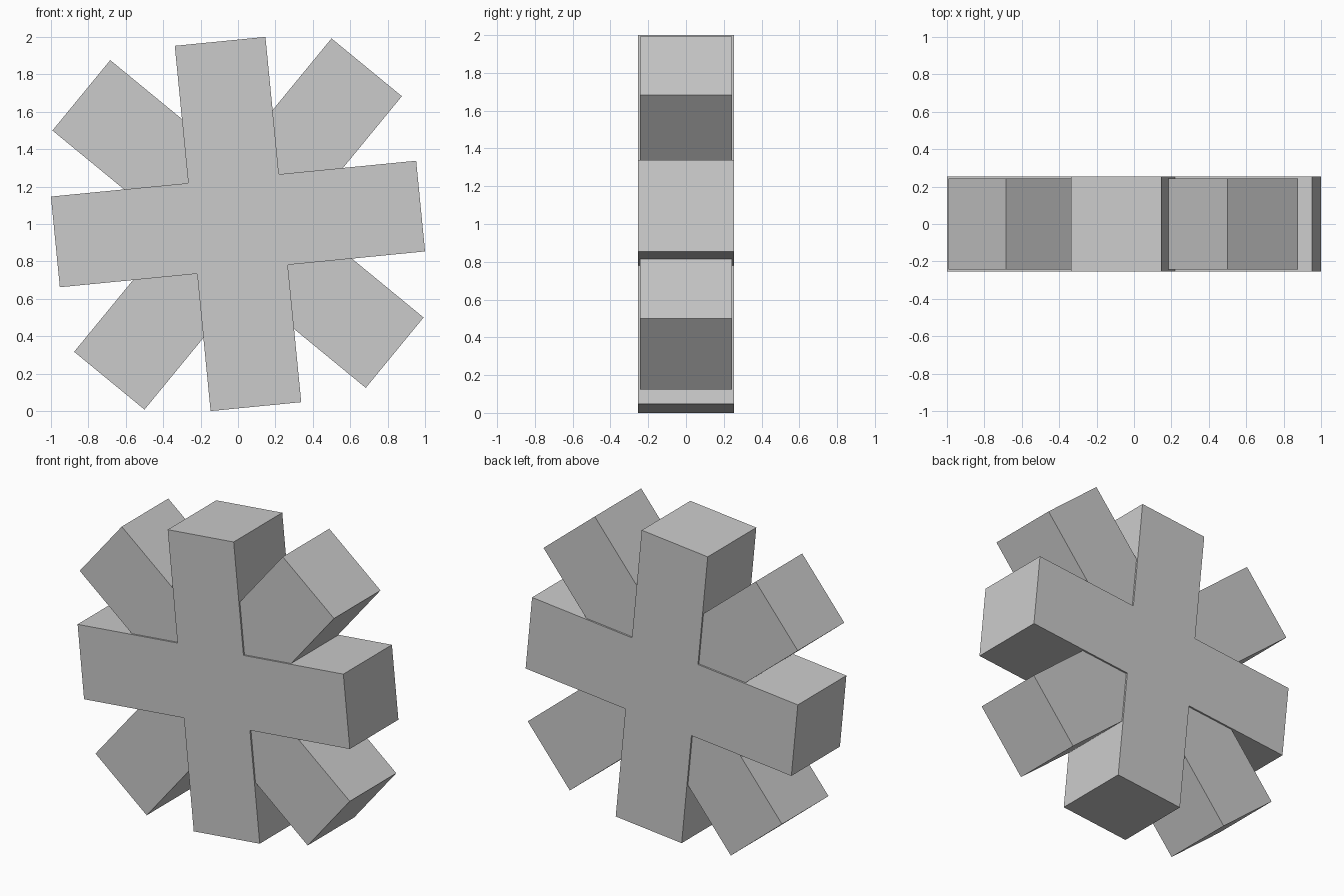
import bpy
import bmesh
from math import radians
from mathutils import Matrix, Vector

if "Cube" in bpy.data.objects:
    bpy.data.objects.remove(bpy.data.objects["Cube"])


def cross(name, reach, half_width, half_depth, angle):
    """Extruded four-armed cross in the XZ plane, tilted about its centre."""
    bm = bmesh.new()
    arm = [(half_width, half_width), (reach, half_width), (reach, -half_width)]
    verts = []
    for i in range(4):
        turn = Matrix.Rotation(radians(90 * i + angle), 4, 'Y')
        for x, z in arm:
            verts.append(bm.verts.new(turn @ Vector((x, -half_depth, z))))
    face = bm.faces.new(verts)
    ext = bmesh.ops.extrude_face_region(bm, geom=[face])
    moved = [g for g in ext["geom"] if isinstance(g, bmesh.types.BMVert)]
    bmesh.ops.translate(bm, verts=moved, vec=(0, 2 * half_depth, 0))
    bmesh.ops.recalc_face_normals(bm, faces=bm.faces)
    mesh = bpy.data.meshes.new(name)
    bm.to_mesh(mesh)
    bm.free()
    obj = bpy.data.objects.new(name, mesh)
    obj.location.z = 1.0
    bpy.context.collection.objects.link(obj)


# Thicker upright cross, slightly tilted
cross("main_cross", 0.981, 0.2435, 0.255, -5.6)
# Thinner, longer diagonal cross passing through it
cross("diagonal_cross", 1.084, 0.2435, 0.244, -50.6)
